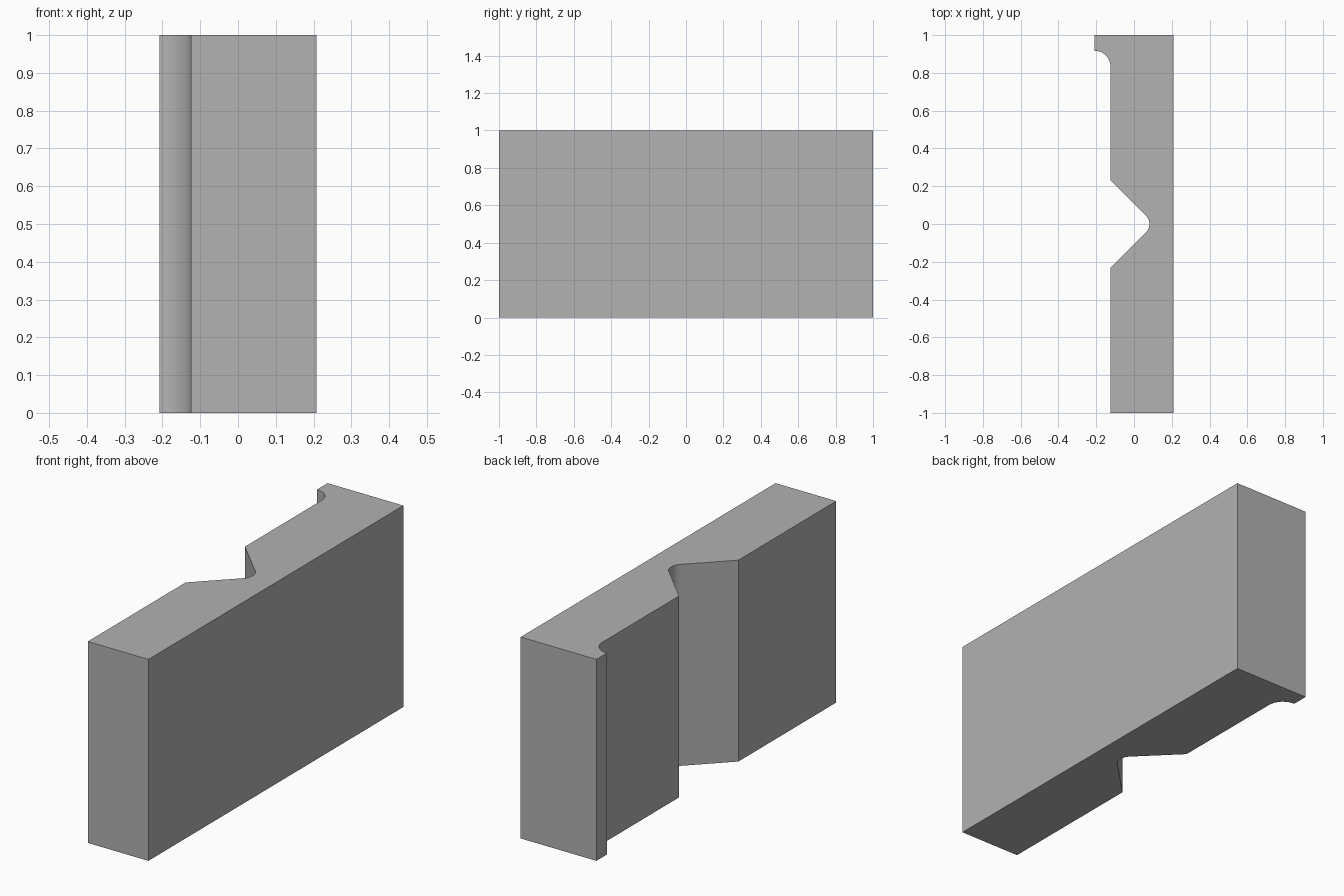
import bpy, bmesh
from math import cos, sin, radians, sqrt
from mathutils import Vector

cube = bpy.data.objects.get("Cube")
if cube:
    bpy.data.objects.remove(cube, do_unlink=True)

BACK, FACE, LIP = 0.208, -0.125, -0.208   # x of the plain side, notched side and lip
HEIGHT, COVE, NOTCH, ROUND = 1.0, 0.083, 0.233, 0.064


def arc(cx, cy, radius, start, end, steps):
    """Points along a circular arc, angles in degrees."""
    angles = [radians(start + (end - start) * i / steps) for i in range(steps + 1)]
    return [(cx + radius * cos(a), cy + radius * sin(a)) for a in angles]


# Plan outline: plain block, rounded V groove, then a lip with a hollow cove
root_x = FACE + NOTCH - ROUND * sqrt(2)
outline = [(BACK, 1), (BACK, -1), (FACE, -1), (FACE, -NOTCH)]
outline = outline[::-1][::-1]
outline += arc(root_x, 0, ROUND, -45, 45, 16)
outline += [(FACE, NOTCH)]
outline += arc(LIP, 1 - 2 * COVE, COVE, 0, 90, 16)
outline += [(LIP, 1)]

# Extrude the outline upwards
bm = bmesh.new()
base = bm.faces.new([bm.verts.new((x, y, 0)) for x, y in outline])
grown = bmesh.ops.extrude_face_region(bm, geom=[base], use_keep_orig=True)
top_verts = [g for g in grown["geom"] if isinstance(g, bmesh.types.BMVert)]
bmesh.ops.translate(bm, vec=Vector((0, 0, HEIGHT)), verts=top_verts)
bmesh.ops.recalc_face_normals(bm, faces=bm.faces)
mesh = bpy.data.meshes.new("grooved_block")
bm.to_mesh(mesh)
bm.free()

block = bpy.data.objects.new("grooved_block", mesh)
bpy.context.collection.objects.link(block)

# Plain grey finish
grey = bpy.data.materials.new("grey")
grey.use_nodes = True
colour = (0.445, 0.445, 0.445, 1)
grey.diffuse_color = colour
grey.node_tree.nodes["Principled BSDF"].inputs["Base Color"].default_value = colour
mesh.materials.append(grey)

# Smooth the curved walls, keep the corners sharp
bpy.ops.object.select_all(action="DESELECT")
block.select_set(True)
bpy.context.view_layer.objects.active = block
bpy.ops.object.shade_smooth_by_angle(angle=radians(20))
